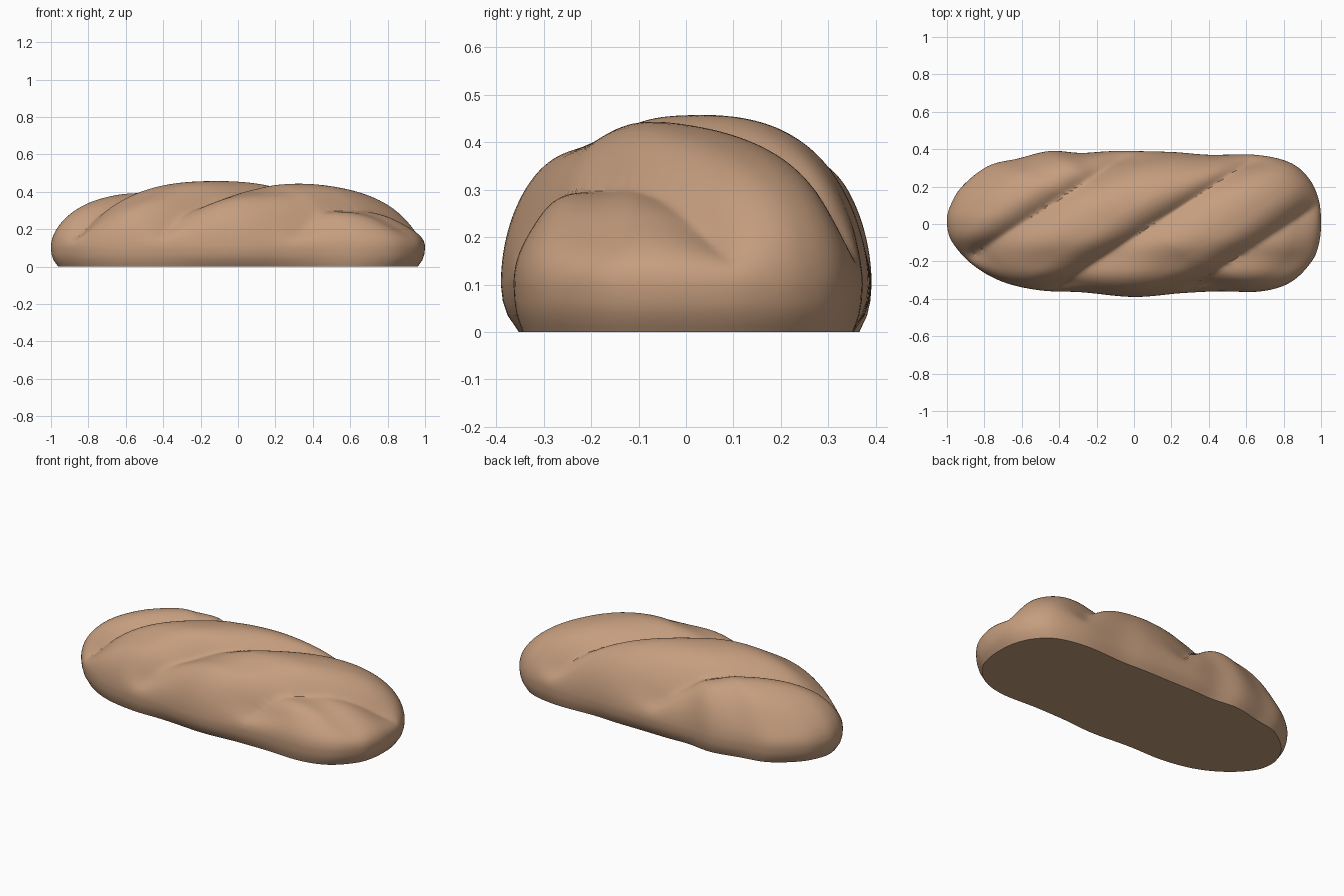
import bpy, bmesh, math
from mathutils import Vector

if "Cube" in bpy.data.objects:
    bpy.data.objects.remove(bpy.data.objects["Cube"])

# Plan outline of the loaf (anticlockwise from the right tip)
OUT = [(1, 0.02), (.985, .14), (.93, .25), (.83, .33), (.65, .37), (.4, .37), (.2, .385),
       (-.1, .39), (-.28, .38), (-.45, .39), (-.62, .35), (-.78, .31), (-.92, .2),
       (-.985, .09), (-1, 0), (-.97, -.1), (-.86, -.22), (-.7, -.31), (-.5, -.355),
       (-.28, -.365), (0, -.39), (.25, -.37), (.45, -.36), (.68, -.36), (.84, -.31),
       (.95, -.2), (.99, -.1)]
SUB, RINGS = 8, 56
TOP, RIM = .458, .10
FIRST, PITCH = -.61, .72           # where the grooves cross the long axis
SLOPE = math.tan(math.radians(34))
CREST = .6                         # crest position across each roll


def spline(pts, sub):
    """Closed Catmull-Rom curve."""
    res, n = [], len(pts)
    for i in range(n):
        a, b, c, d = (Vector(pts[(i + k) % n]) for k in (-1, 0, 1, 2))
        for j in range(sub):
            t = j / sub
            res.append(.5 * (2 * b + (c - a) * t + (2 * a - 5 * b + 4 * c - d) * t * t
                             + (3 * b - a - 3 * c + d) * t ** 3))
    return res


def groove(x, y):
    """Rolled strands of dough: 0 on a crest, 1 at the bottom of a groove."""
    q = (x - y / SLOPE - FIRST) / PITCH
    u = q - math.floor(q)
    v = (CREST - u) / CREST if u < CREST else (u - CREST) / (1 - CREST)
    g = v ** 2.4
    g = g / (1 + .12 * g ** 6)             # soften the bottom
    if q > 2:                              # last strand sits lower
        g = .5 + .5 * g
    return g


def smooth(v, lo, hi):
    t = min(1, max(0, (v - lo) / (hi - lo)))
    return t * t * (3 - 2 * t)


def dome(p, s):
    """Point on the crust at fraction s of the way to the outline."""
    x, y = p * s
    z = RIM + (TOP - RIM) * math.sqrt(max(0, 1 - s ** 2.7))
    f = smooth(z, .09, .3)
    g = groove(x, y) * f
    shoulder = .022 * math.exp(-((y + .2) / .08) ** 2) * f
    return (x * (1 - .01 * g), y * (1 - .05 * g), z - .085 * g - shoulder)


outline = spline(OUT, SUB)
n = len(outline)
bm = bmesh.new()

# Crust rings from the crown to the rim, closer together near the rim
rings = []
for k in range(1, RINGS + 1):
    s = math.sin(k / RINGS * math.pi / 2)
    rings.append([bm.verts.new(dome(p, s)) for p in outline])
# Tucked-in lower edge
for inset, z in ((.004, .065), (.014, .035), (.03, .012), (.038, 0)):
    rings.append([bm.verts.new((*(p - p.normalized() * inset), z)) for p in outline])

crown = bm.verts.new(dome(outline[0], 0))
base = bm.verts.new((0, 0, 0))
for i in range(n):
    j = (i + 1) % n
    bm.faces.new((crown, rings[0][i], rings[0][j]))
    for a, b in zip(rings, rings[1:]):
        bm.faces.new((a[i], b[i], b[j], a[j]))
    bm.faces.new((base, rings[-1][j], rings[-1][i]))    # flat underside
bm.normal_update()

mesh = bpy.data.meshes.new("bread_loaf")
bm.to_mesh(mesh)
bm.free()
loaf = bpy.data.objects.new("bread_loaf", mesh)
bpy.context.collection.objects.link(loaf)

crust = bpy.data.materials.new("baked_crust")
crust.diffuse_color = (.56, .34, .21, 1)
crust.use_nodes = True
crust.node_tree.nodes["Principled BSDF"].inputs["Base Color"].default_value = crust.diffuse_color
mesh.materials.append(crust)

bpy.context.view_layer.objects.active = loaf
loaf.select_set(True)
bpy.ops.object.shade_smooth_by_angle(angle=math.radians(40))
